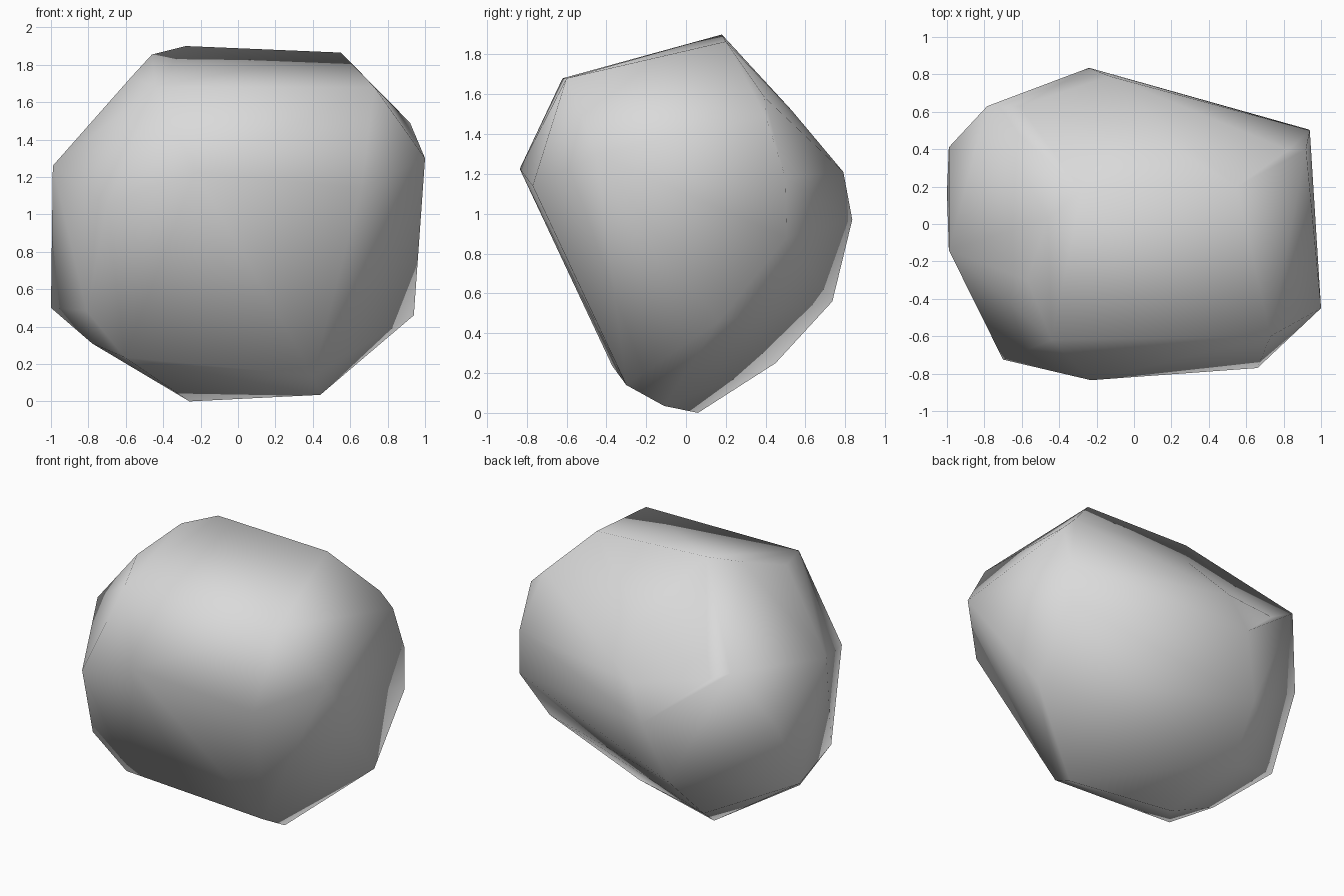
import bpy
import bmesh
from mathutils import Vector

# Remove only the default object
default_cube = bpy.data.objects.get("Cube")
if default_cube:
    bpy.data.objects.remove(default_cube, do_unlink=True)


def make_material(name, colour):
    """Create a plain flat-colour material."""
    material = bpy.data.materials.new(name)
    material.use_nodes = True
    material.diffuse_color = colour
    shader = next(n for n in material.node_tree.nodes if n.type == "BSDF_PRINCIPLED")
    shader.inputs["Base Color"].default_value = colour
    shader.inputs["Roughness"].default_value = 0.9
    return material


def make_rock(name, corner_groups, dent, push, material):
    """Wrap a skin around the corners, press one corner in, shade smooth."""
    bm = bmesh.new()
    for group in corner_groups:
        for corner in group:
            bm.verts.new(corner)
    dented = bm.verts.new(dent)
    bmesh.ops.convex_hull(bm, input=bm.verts[:], use_existing_faces=False)
    dented.co += Vector(push)
    # Drop corners that ended up inside the skin
    loose = [v for v in bm.verts if not v.link_faces]
    bmesh.ops.delete(bm, geom=loose, context="VERTS")
    bmesh.ops.recalc_face_normals(bm, faces=bm.faces[:])
    for face in bm.faces:
        face.smooth = True
    mesh = bpy.data.meshes.new(name)
    bm.to_mesh(mesh)
    bm.free()
    mesh.materials.append(material)
    rock = bpy.data.objects.new(name, mesh)
    bpy.context.scene.collection.objects.link(rock)
    return rock


# Ridge along the top, and the sloping front brow
crown = [(-.28, .18, 1.9), (.55, .2, 1.865), (-.46, .03, 1.855),
         (-.57, -.3, 1.735), (-.44, -.62, 1.68), (.73, -.6, 1.68)]

# Shoulders falling away to the sides and the back
shoulders = [(.825, .395, 1.585), (.92, .4, 1.49), (0, .53, 1.52),
             (-.785, .63, 1.39), (-.99, -.14, 1.26), (1, -.45, 1.3)]

# Widest band around the middle
waist = [(-.23, -.835, 1.225), (.66, -.77, 1.14), (-.7, -.725, 1.05),
         (-.99, .41, .985), (-.24, .835, .97), (-.13, .79, 1.21),
         (.94, .5, 1.18), (.935, .505, .88)]

# Undercut lower sides
underside = [(-.81, -.45, .485), (-1, .17, .5), (-.38, .735, .56),
             (.94, .165, .46), (-.78, -.145, .31),
             (-.605, -.37, .235), (-.45, .45, .25)]

# Narrow foot the rock rests on
foot = [(.4, -.3, .14), (.44, -.11, .035), (-.26, .06, 0)]

# Shallow hollow at the back, pressed in from the skin
hollow, press = (-.61, .69, 1.33), (0, -.06, -.03)

stone = make_material("grey stone", (.7, .7, .7, 1))
make_rock("boulder", [crown, shoulders, waist, underside, foot], hollow, press, stone)
